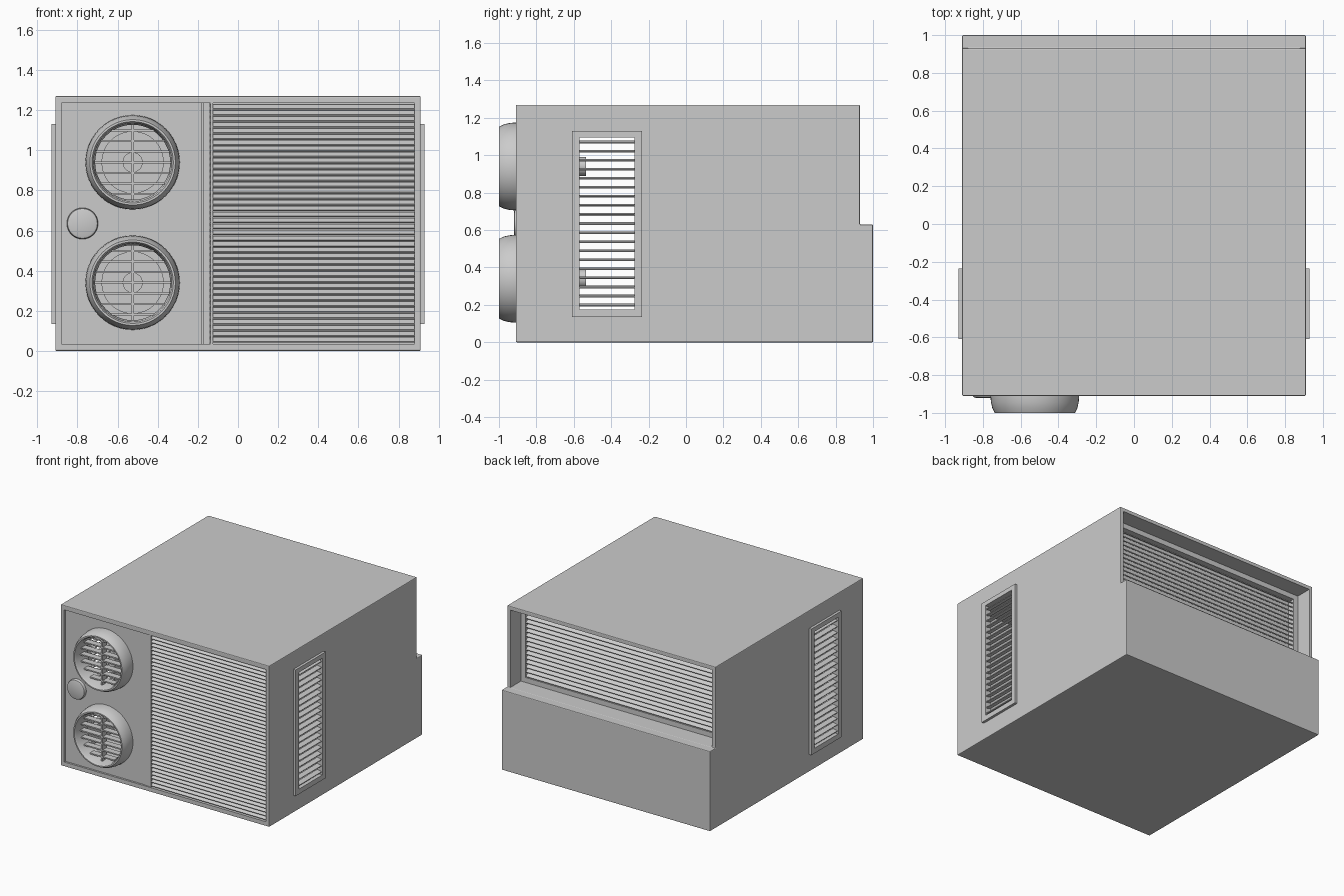
import bpy
import bmesh
from math import cos, sin, pi, radians
from mathutils import Matrix, Vector

if "Cube" in bpy.data.objects:
    bpy.data.objects.remove(bpy.data.objects["Cube"], do_unlink=True)

grey = bpy.data.materials.new("Light grey")
grey.use_nodes = True
grey.diffuse_color = (0.6, 0.6, 0.6, 1)
grey.node_tree.nodes["Principled BSDF"].inputs["Base Color"].default_value = grey.diffuse_color


def finish(name, bm, smooth=False):
    bmesh.ops.recalc_face_normals(bm, faces=bm.faces)
    mesh = bpy.data.meshes.new(name)
    bm.to_mesh(mesh)
    bm.free()
    mesh.materials.append(grey)
    ob = bpy.data.objects.new(name, mesh)
    bpy.context.collection.objects.link(ob)
    if smooth:
        bpy.ops.object.select_all(action="DESELECT")
        ob.select_set(True)
        bpy.context.view_layer.objects.active = ob
        bpy.ops.object.shade_smooth_by_angle(angle=radians(35))
    return ob


def add_box(bm, x, y, z, tilt=None):
    """Box from three (low, high) ranges, optionally turned about its centre."""
    mid = Vector([(a + b) / 2 for a, b in (x, y, z)])
    size = Matrix.Diagonal([b - a for a, b in (x, y, z)] + [1])
    bmesh.ops.create_cube(bm, size=1, matrix=Matrix.Translation(mid) @ (tilt or Matrix()) @ size)


def boxes(name, items):
    bm = bmesh.new()
    for item in items:
        add_box(bm, *item)
    return finish(name, bm)


def lathe(name, profile, x, z, closed=True, steps=48):
    """Turn (radius, y) points about an axis running front to back."""
    bm = bmesh.new()
    rings = [[bm.verts.new((x + r * cos(2 * pi * i / steps), y, z + r * sin(2 * pi * i / steps)))
              for i in range(steps)] for r, y in profile]
    pairs = list(zip(rings, rings[1:])) + ([(rings[-1], rings[0])] if closed else [])
    for a, b in pairs:
        for i in range(steps):
            j = (i + 1) % steps
            bm.faces.new((a[i], a[j], b[j], b[i]))
    if not closed:
        bm.faces.new(rings[0])
        bm.faces.new(rings[-1])
    return finish(name, bm, True)


def carve(ob, cutters, bevel=0):
    """Apply an edge bevel and then the cuts, and remove the cutters."""
    if bevel:
        mod = ob.modifiers.new("edge", "BEVEL")
        mod.width, mod.segments = bevel, 2
    for cutter in cutters:
        cutter.hide_render = True
        mod = ob.modifiers.new("cut", "BOOLEAN")
        mod.object, mod.operation, mod.solver = cutter, "DIFFERENCE", "EXACT"
    graph = bpy.context.evaluated_depsgraph_get()
    mesh = bpy.data.meshes.new_from_object(ob.evaluated_get(graph))
    ob.modifiers.clear()
    ob.data = mesh
    mesh.materials.clear()
    mesh.materials.append(grey)
    for cutter in cutters:
        bpy.data.objects.remove(cutter, do_unlink=True)


def spread(low, high, count):
    step = (high - low) / count
    return [low + step * (i + 0.5) for i in range(count)]


# Cabinet: stepped side profile, hollow front chamber, rear recess, side openings
outline = [(-0.91, 0), (1, 0), (1, 0.63), (0.93, 0.63), (0.93, 1.27), (-0.91, 1.27)]
bm = bmesh.new()
face = bm.faces.new([bm.verts.new((-0.91, y, z)) for y, z in outline])
sweep = bmesh.ops.extrude_face_region(bm, geom=[face])
bmesh.ops.translate(bm, vec=(1.82, 0, 0), verts=[v for v in sweep["geom"] if isinstance(v, bmesh.types.BMVert)])
cabinet = finish("cabinet", bm)
carve(cabinet, [
    boxes("front_cutter", [((-0.88, 0.88), (-1.1, 0), (0.035, 1.235))]),
    boxes("rear_cutter", [((-0.88, 0.88), (0.74, 1.2), (0.631, 1.24))]),
    boxes("side_cutter", [((-1.2, 1.2), (-0.57, -0.275), (0.175, 1.095))]),
], 0.006)

# Front control panel with two round openings
centres = [("upper", 0.94), ("lower", 0.34)]
vent_x = -0.525
panel = boxes("control_panel", [((-0.88, -0.18), (-0.895, -0.87), (0.035, 1.235))])
carve(panel, [lathe(n + "_hole_cutter", [(0.21, -1), (0.21, -0.8)], vent_x, z, False) for n, z in centres])
boxes("divider_strip", [((-0.175, -0.14), (-0.9, -0.85), (0.035, 1.235))])

# Round air outlets: collar, louvres and fan behind
collar = [(0.235, -0.88), (0.235, -0.915), (0.232, -0.945), (0.225, -0.975), (0.213, -1),
          (0.203, -1), (0.195, -0.985), (0.187, -0.86), (0.205, -0.86)]
for name, z in centres:
    lathe(name + "_outlet_collar", collar, vent_x, z)
    bars = [((vent_x - 0.006, vent_x + 0.006), (-0.95, -0.89), (z - 0.188, z + 0.188))]
    for dz in spread(-0.184, 0.184, 7):
        half = (0.19 ** 2 - dz ** 2) ** 0.5
        bars.append(((vent_x - half, vent_x + half), (-0.945, -0.895), (z + dz - 0.005, z + dz + 0.005)))
    boxes(name + "_outlet_louvres", bars)
    lathe(name + "_fan_disc", [(0.155, -0.62), (0.155, -0.6)], vent_x, z, False)
    lathe(name + "_fan_hub", [(0.05, -0.65), (0.05, -0.535)], vent_x, z, False, 32)

# Control knob
lathe("knob", [(0.078, -0.88), (0.078, -0.908), (0.074, -0.916), (0.064, -0.92)], -0.775, 0.635, False)

# Front intake grille: louvres sloping down and outward
front_tilt = Matrix.Rotation(radians(35), 4, "X")
boxes("front_grille", [((-0.14, 0.88), (-0.905, -0.87), (z - 0.004, z + 0.004), front_tilt)
                       for z in spread(0.04, 1.23, 40)])
boxes("front_grille_post", [((-0.137, -0.125), (-0.907, -0.885), (0.035, 1.235))])
boxes("front_grille_backing", [((-0.14, 0.88), (-0.86, -0.85), (0.035, 1.235))])

# Rear grille: frame and louvres deep in the recess
rear_tilt = Matrix.Rotation(radians(-35), 4, "X")
boxes("rear_grille_frame", [
    ((-0.88, -0.84), (0.74, 0.8), (0.631, 1.24)), ((0.84, 0.88), (0.74, 0.8), (0.631, 1.24)),
    ((-0.84, 0.84), (0.74, 0.8), (0.631, 0.67)), ((-0.84, 0.84), (0.74, 0.8), (1.2, 1.24))])
boxes("rear_grille", [((-0.84, 0.84), (0.75, 0.798), (z - 0.004, z + 0.004), rear_tilt)
                      for z in spread(0.67, 1.2, 15)])

# Side vents, mirrored left and right
for name, side in (("left", 1), ("right", -1)):
    def across(a, b):
        return tuple(sorted((side * a, side * b)))
    rim = across(0.9, 0.93)
    boxes(name + "_vent_frame", [
        (rim, (-0.61, -0.57), (0.135, 1.13)), (rim, (-0.275, -0.235), (0.135, 1.13)),
        (rim, (-0.57, -0.275), (0.135, 0.175)), (rim, (-0.57, -0.275), (1.095, 1.13))])
    tilt = Matrix.Rotation(radians(12 * side), 4, "Y")
    boxes(name + "_vent_louvres", [(across(0.882, 0.922), (-0.57, -0.275), (z - 0.003, z + 0.003), tilt)
                                   for z in spread(0.175, 1.095, 19)])
